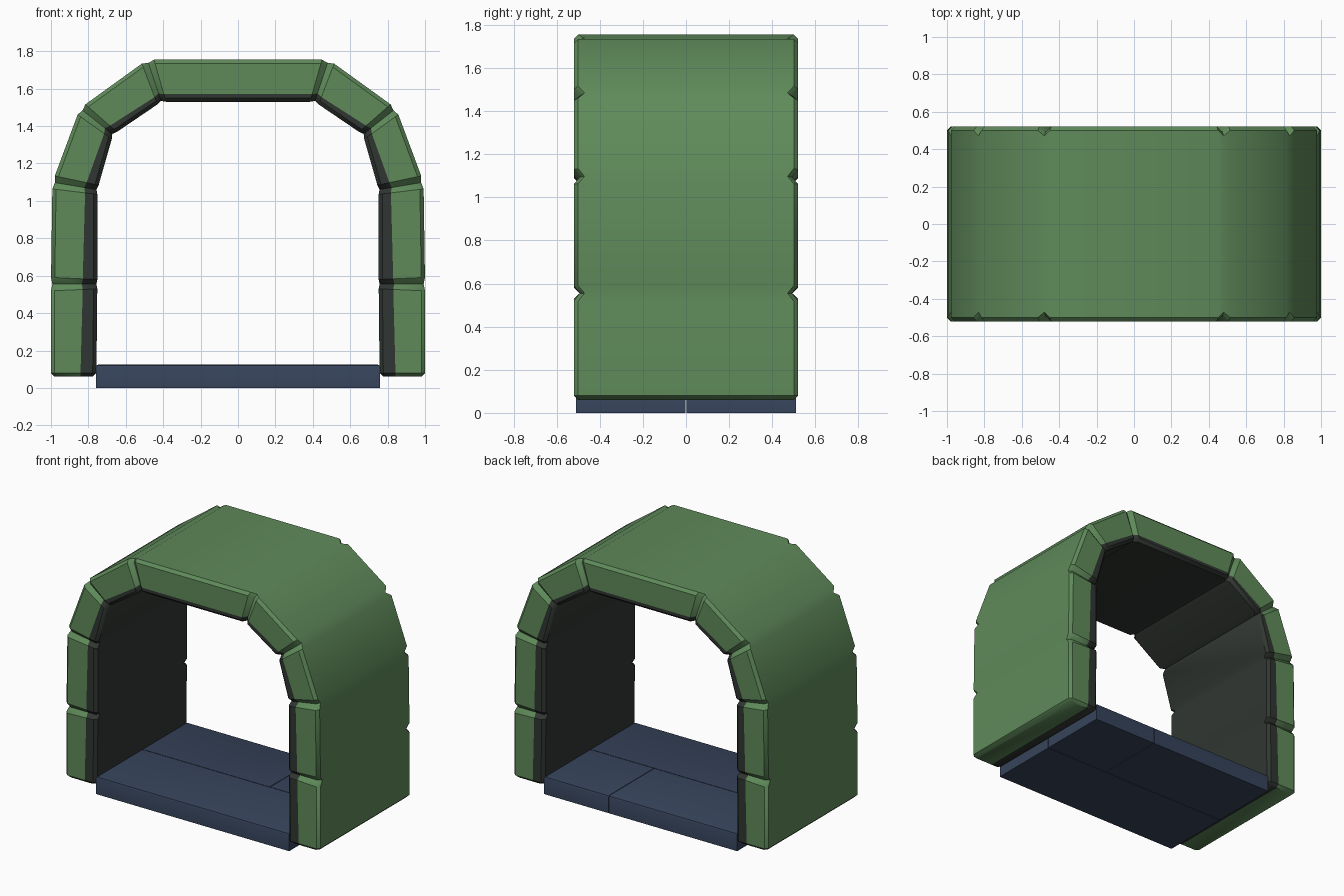
import bpy, bmesh
from mathutils import Vector

if "Cube" in bpy.data.objects:
    bpy.data.objects.remove(bpy.data.objects["Cube"])


def material(name, rgb):
    m = bpy.data.materials.new(name)
    m.diffuse_color = (*rgb, 1)
    m.use_nodes = True
    m.node_tree.nodes["Principled BSDF"].inputs["Base Color"].default_value = m.diffuse_color
    return m


green = material("moss_green", (0.114, 0.254, 0.102))
dark = material("dark_lining", (0.030, 0.037, 0.031))
blue = material("slate_blue", (0.037, 0.057, 0.105))


def finish(bm, name, mats, angle):
    bmesh.ops.recalc_face_normals(bm, faces=bm.faces[:])
    me = bpy.data.meshes.new(name)
    bm.to_mesh(me)
    bm.free()
    for m in mats:
        me.materials.append(m)
    ob = bpy.data.objects.new(name, me)
    bpy.context.collection.objects.link(ob)
    bpy.context.view_layer.objects.active = ob
    ob.select_set(True)
    bpy.ops.object.shade_smooth_by_angle(angle=angle)
    ob.select_set(False)
    return ob


# Arch half profile: outer point, inner point, width of the dark lip
joints = [((1.0, 0.06), (0.757, 0.06), 0.085),
          ((1.0, 0.555), (0.752, 0.555), 0.078),
          ((0.992, 1.10), (0.752, 1.06), 0.066),
          ((0.845, 1.495), (0.668, 1.355), 0.05),
          ((0.485, 1.755), (0.41, 1.53), 0.042),
          ((0.0, 1.755), (0.0, 1.53), 0.042)]
joints = [(Vector(o), Vector(i), w) for o, i, w in joints]


def toward(a, b, d):
    return a + (b - a).normalized() * d


# Stations: (outer, inner, lip, half depth, chamfer)
stations = []
o, i, w = joints[0]
stations.append((o + Vector((-0.02, 0)), i + Vector((0.02, 0)), w - 0.02, 0.50, 0.018))
up = Vector((0, 0.02))
stations.append((o + up, i + up, w, 0.52, 0.02))
for k in range(1, 5):
    (po, pi, _), (o, i, w), (no, ni, _) = joints[k - 1:k + 2]
    o1, o2 = toward(o, po, 0.036), toward(o, no, 0.036)
    i1, i2 = toward(i, pi, 0.025), toward(i, ni, 0.025)
    across = (i - o).normalized()
    # block end, recessed seam, next block start
    stations.append((o1, i1, w, 0.52, 0.02))
    stations.append(((o1 + o2) / 2 + across * 0.007, i - across * 0.005, w, 0.493, 0.022))
    stations.append((o2, i2, w, 0.52, 0.02))
flip = lambda v: Vector((-v.x, v.y))
stations += [(flip(o), flip(i), w, y, c) for o, i, w, y, c in reversed(stations)]

bm = bmesh.new()
rings = []
for o, i, w, y, c in stations:
    d = (i - o).normalized()
    half = [(o, y - c), (o + d * c, y), (i - d * w, y), (i - d * c, y), (i, y - c)]
    pts = [(p.x, -h, p.y) for p, h in half] + [(p.x, h, p.y) for p, h in reversed(half)]
    rings.append([bm.verts.new(p) for p in pts])
for a, b in zip(rings, rings[1:]):
    for k in range(10):
        n = (k + 1) % 10
        f = bm.faces.new((a[k], a[n], b[n], b[k]))
        f.material_index = 1 if 2 <= k <= 6 else 0
# leg feet
for r in (rings[0], rings[-1]):
    for k in range(4):
        f = bm.faces.new((r[k], r[k + 1], r[8 - k], r[9 - k]))
        f.material_index = 1 if k >= 2 else 0
finish(bm, "arch_shell", [green, dark], 0.7)


# Floor slabs: one in front, two behind, bevelled on the outer top edges
def slab(name, x0, x1, y0, y1):
    bm = bmesh.new()
    bmesh.ops.create_cube(bm, size=1)
    for v in bm.verts:
        v.co = (x1 if v.co.x > 0 else x0, y1 if v.co.y > 0 else y0,
                0.125 if v.co.z > 0 else 0)
    outer = []
    for e in bm.edges:
        m = (e.verts[0].co + e.verts[1].co) / 2
        if m.z > 0.12 and (abs(m.x) > 0.75 or abs(m.y) > 0.5):
            outer.append(e)
    bmesh.ops.bevel(bm, geom=outer, offset=0.015, segments=2, profile=0.5, affect='EDGES')
    finish(bm, name, [blue], 0.6)


g = 0.002
slab("floor_front", -0.76, 0.76, -0.51, -g)
slab("floor_back_left", -0.76, 0.25 - g, g, 0.51)
slab("floor_back_right", 0.25 + g, 0.76, g, 0.51)
